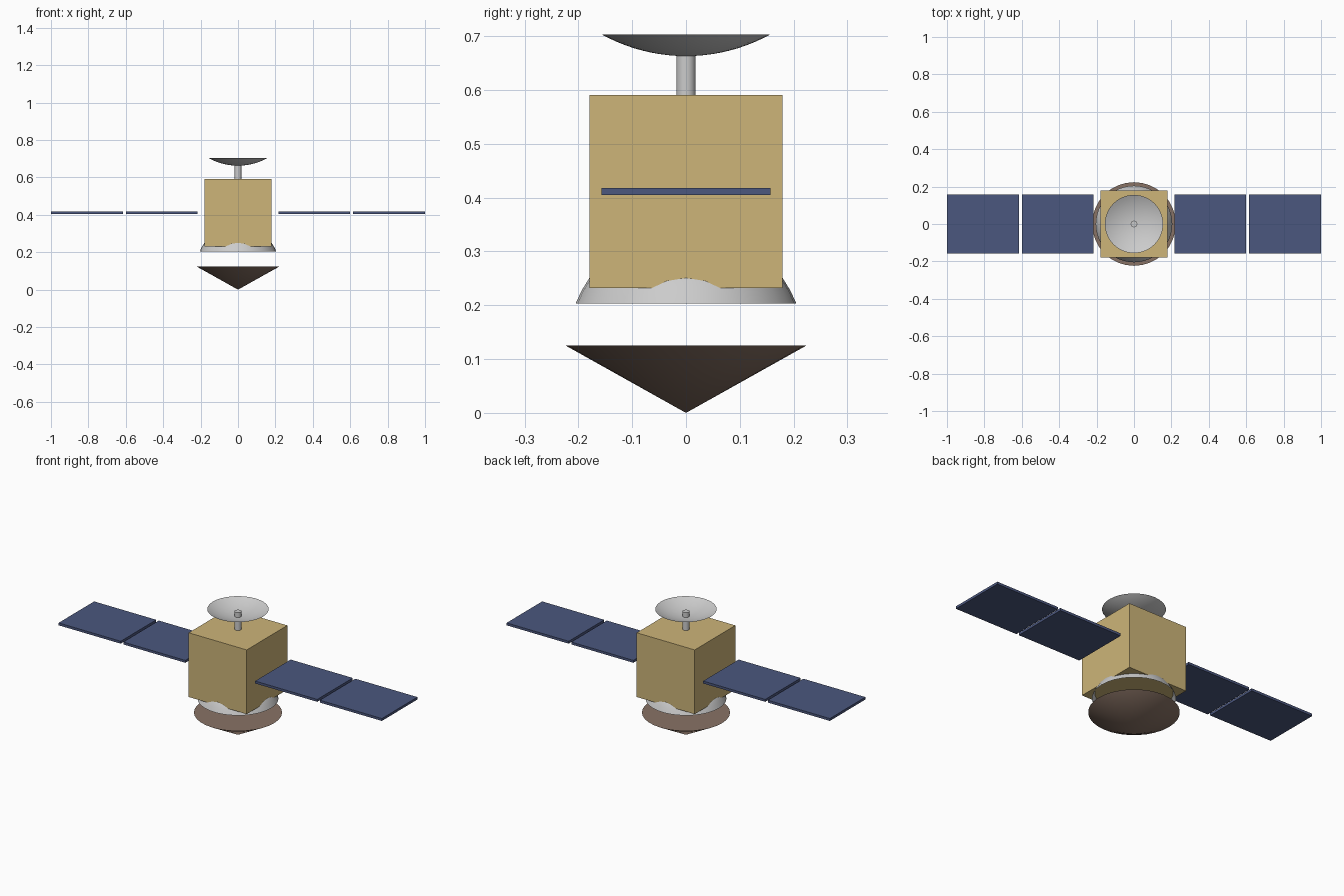
import bpy, bmesh
from math import sin, cos, pi

if "Cube" in bpy.data.objects:
    bpy.data.objects.remove(bpy.data.objects["Cube"])


def material(name, rgb):
    m = bpy.data.materials.new(name)
    m.diffuse_color = (*rgb, 1)
    m.use_nodes = True
    m.node_tree.nodes["Principled BSDF"].inputs["Base Color"].default_value = m.diffuse_color
    return m


def box(name, center, size, mat):
    bpy.ops.mesh.primitive_cube_add(size=1, location=center)
    o = bpy.context.object
    o.name = name
    o.scale = size
    bpy.ops.object.transform_apply(location=False, rotation=False, scale=True)
    o.data.materials.append(mat)
    return o


def smooth(o):
    bpy.ops.object.select_all(action='DESELECT')
    o.select_set(True)
    bpy.context.view_layer.objects.active = o
    bpy.ops.object.shade_smooth_by_angle()


def cap(name, radius, angle, center_z, up, segs=32, rings=10):
    """Open spherical cap; up=1 is a dome, up=-1 is a bowl."""
    bm = bmesh.new()
    pole = bm.verts.new((0, 0, center_z + up * radius))
    prev = None
    for i in range(1, rings + 1):
        t = angle * i / rings
        r, z = radius * sin(t), center_z + up * radius * cos(t)
        ring = [bm.verts.new((r * cos(2 * pi * j / segs), r * sin(2 * pi * j / segs), z))
                for j in range(segs)]
        for j in range(segs):
            k = (j + 1) % segs
            if prev:
                f = [prev[j], ring[j], ring[k], prev[k]]
            else:
                f = [pole, ring[j], ring[k]]
            bm.faces.new(f if up > 0 else f[::-1])
        prev = ring
    me = bpy.data.meshes.new(name)
    bm.to_mesh(me)
    bm.free()
    o = bpy.data.objects.new(name, me)
    bpy.context.collection.objects.link(o)
    smooth(o)
    return o


gold = material("gold_foil", (0.61, 0.46, 0.19))
blue = material("solar_blue", (0.07, 0.095, 0.21))
brown = material("shield_brown", (0.25, 0.17, 0.13))

# Main body
box("body", (0, 0, 0.4115), (0.359, 0.359, 0.359), gold)

# Solar panels, two per side
for side, label in ((-1, "left"), (1, "right")):
    for x, pos in ((0.408, "inner"), (0.808, "outer")):
        box(f"solar_panel_{label}_{pos}", (side * x, 0, 0.4115), (0.384, 0.314, 0.0135), blue)

# Antenna mast, its tip pokes through the dish
bpy.ops.mesh.primitive_cylinder_add(vertices=16, radius=0.018, depth=0.108, location=(0, 0, 0.637))
mast = bpy.context.object
mast.name = "antenna_mast"
smooth(mast)

# Antenna dish, a shallow open bowl
cap("antenna_dish", 0.325, 0.5, 0.988, -1)

# Rounded lower dome, open below and sunk into the body
cap("lower_dome", 0.22, 1.2, 0.1235, 1)

# Heat shield cone, point down
bpy.ops.mesh.primitive_cone_add(vertices=32, radius1=0, radius2=0.2235, depth=0.125,
                                location=(0, 0, 0.0625))
cone = bpy.context.object
cone.name = "heat_shield"
cone.data.materials.append(brown)
smooth(cone)
